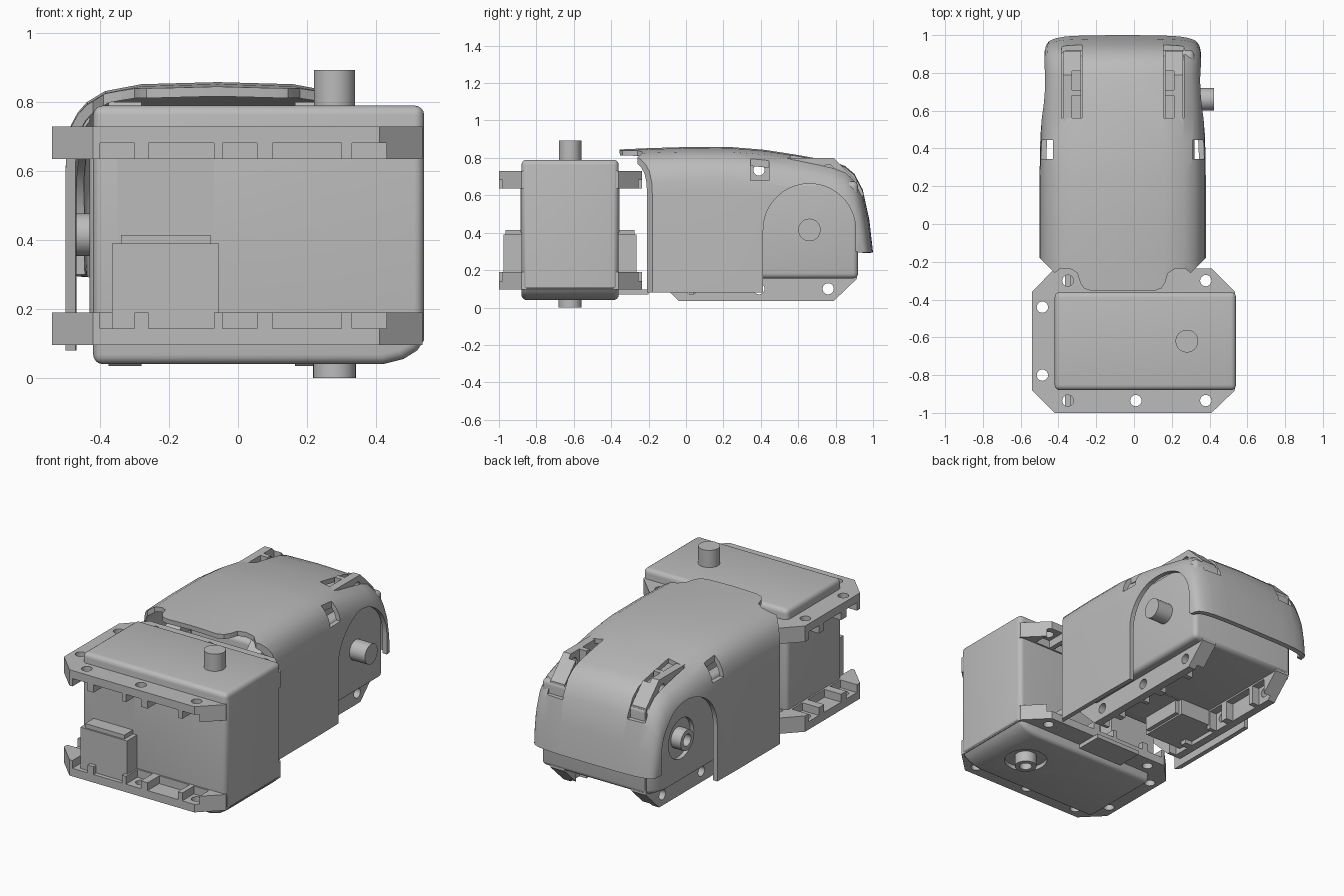
import bpy, bmesh, math
from mathutils import Matrix, Vector

cube = bpy.data.objects.get("Cube")
if cube:
    bpy.data.objects.remove(cube)

grey = bpy.data.materials.new("plain grey")
grey.use_nodes = True
GREY = (0.5, 0.5, 0.5, 1)
grey.diffuse_color = GREY
grey.node_tree.nodes["Principled BSDF"].inputs["Base Color"].default_value = GREY


def add_object(name, bm):
    mesh = bpy.data.meshes.new(name)
    bm.to_mesh(mesh)
    bm.free()
    mesh.materials.append(grey)
    ob = bpy.data.objects.new(name, mesh)
    bpy.context.scene.collection.objects.link(ob)
    return ob


def add_box(bm, x0, x1, y0, y1, z0, z1):
    size = Matrix.Diagonal((x1 - x0, y1 - y0, z1 - z0, 1))
    place = Matrix.Translation(((x0 + x1) / 2, (y0 + y1) / 2, (z0 + z1) / 2))
    bmesh.ops.create_cube(bm, size=1, matrix=place @ size)


def boxes(name, *specs):
    bm = bmesh.new()
    for spec in specs:
        add_box(bm, *spec)
    return add_object(name, bm)


def add_rod(bm, x, y, z0, z1, r, sides=32):
    bmesh.ops.create_cone(bm, cap_ends=True, segments=sides, radius1=r, radius2=r,
                          depth=z1 - z0, matrix=Matrix.Translation((x, y, (z0 + z1) / 2)))


def rods(name, *specs):
    bm = bmesh.new()
    for spec in specs:
        add_rod(bm, *spec)
    return add_object(name, bm)


def prism(name, outline, axis, a, b):
    """Extrude an outline along the given axis from a to b."""
    bm = bmesh.new()
    verts = []
    for p in outline:
        co = list(p)
        co.insert(axis, a)
        verts.append(bm.verts.new(co))
    face = bm.faces.new(verts)
    new = bmesh.ops.extrude_face_region(bm, geom=[face])["geom"]
    move = Vector((0, 0, 0))
    move[axis] = b - a
    bmesh.ops.translate(bm, vec=move, verts=[g for g in new if isinstance(g, bmesh.types.BMVert)])
    bmesh.ops.recalc_face_normals(bm, faces=bm.faces)
    return add_object(name, bm)


def finish(ob, cutters=(), bevel=0):
    """Bevel, cut, bake the modifiers and shade smooth by angle."""
    if bevel:
        mod = ob.modifiers.new("bevel", "BEVEL")
        mod.width, mod.segments, mod.angle_limit = bevel, 4, math.radians(50)
    for cutter in cutters:
        mod = ob.modifiers.new("cut", "BOOLEAN")
        mod.operation, mod.solver, mod.object = "DIFFERENCE", "EXACT", cutter
    bpy.context.view_layer.update()
    mesh = bpy.data.meshes.new_from_object(ob.evaluated_get(bpy.context.evaluated_depsgraph_get()))
    ob.modifiers.clear()
    ob.data = mesh
    for cutter in cutters:
        bpy.data.objects.remove(cutter)
    for poly in mesh.polygons:
        poly.use_smooth = True
    mesh.set_sharp_from_angle(angle=math.radians(32))
    return ob


# --- front actuator ---
FRONT, BACK, MID = -0.88, -0.36, -0.62
SHAFT_X = 0.28
parts = []

# Case with a rounded lower corner and a round recess underneath
case = prism("front_case", [(-.42, .04), (.42, .04), (.48, .055), (.52, .08), (.54, .11),
                            (.54, .79), (-.42, .79)], 1, FRONT, BACK)
parts.append(finish(case, [rods("cutter", (SHAFT_X, MID, 0, .065, .12))], .028))

# Output shaft above, hollow hub below
parts.append(finish(rods("front_shaft", (SHAFT_X, MID, .7, .893, .06))))
parts.append(finish(rods("front_hub", (SHAFT_X, MID, 0, .1, .062)),
                    [rods("cutter", (SHAFT_X, MID, -.1, .07, .035))]))

# Two flanges with gaps, nut pockets and screw holes
outline = [(-.54, -.88), (-.42, -1), (.41, -1), (.535, -.88),
           (.535, -.36), (.41, -.235), (-.42, -.235), (-.54, -.36)]
holes = [(x, y) for x in (-.35, .01, .38) for y in (-.935, -.3)] + [(-.485, -.8), (-.485, -.44)]
notch_x = [(-.4, -.3), (-.26, -.07), (-.045, .055), (.1, .3), (.33, .43)]
notch_y = [(-.85, -.75), (-.7, -.54), (-.49, -.39)]
for name, flip in (("lower", False), ("upper", True)):
    def level(a, b):
        return (.825 - b, .825 - a) if flip else (a, b)
    flange = prism("front_%s_flange" % name, outline, 2, *level(.095, .19))
    cuts = []
    for a, b in notch_x:
        cuts.append((a, b, -1.1, -.89, *level(.143, .3)))
        cuts.append((a, b, -.35, -.1, *level(.143, .3)))
    for a, b in notch_y:
        cuts.append((-.7, -.43, a, b, *level(.143, .3)))
    drill = rods("drill", *[(x, y, 0, .9, .03, 20) for x, y in holes])
    parts.append(finish(flange, [boxes("notches", *cuts), drill]))

# Cable sockets and thin panels on both broad faces
for name, y0, y1, face in (("outer", -.975, -.87, FRONT), ("inner", -.37, -.265, BACK)):
    parts.append(finish(boxes("front_%s_socket" % name, (-.365, -.055, y0, y1, .13, .39),
                              (-.34, -.08, y0 + .01, y1 - .01, .38, .415))))
    parts.append(finish(boxes("front_%s_panel" % name,
                              (-.35, -.07, face - .004, face + .004, .4, .69))))

# --- rear actuator: the same parts turned on their side ---
turn = Matrix(((0, 0, 1, -.47), (1, 0, 0, .38), (0, 1, 0, 1.035), (0, 0, 0, 1)))
for part in parts:
    twin = part.copy()
    twin.name = part.name.replace("front", "rear")
    bpy.context.scene.collection.objects.link(twin)
    twin.matrix_world = turn

# --- shell over the rear actuator ---
CX = -0.06
# Each station: top point (y, z), lower side point (y, z), half width
stations = [(-.355, .845, -.355, .08, .44), (-.2, .852, -.2, .08, .44),
            (0, .858, 0, .08, .44), (.25, .857, .25, .08, .44), (.42, .843, .42, .08, .437),
            (.6, .815, .6, .2, .43), (.78, .782, .78, .3, .42), (.85, .757, .86, .3, .418),
            (.9, .715, .895, .3, .415), (.945, .63, .91, .3, .413),
            (.98, .47, .915, .297, .41), (1, .294, .92, .294, .405)]
half = [(1, .25), (.992, .18), (.965, .125), (.92, .088), (.86, .058), (.74, .026), (.5, .006)]
section = [(1, None)] + half + [(0, 0)] + [(-f, d) for f, d in reversed(half)] + [(-1, None)]
bm = bmesh.new()
rows = []
for ty, tz, by, bz, w in stations:
    top, low = Vector((0, ty, tz)), Vector((0, by, bz))
    length = (low - top).length
    shrink = min(1, length / .3)
    row = []
    for f, depth in section:
        t = 1 if depth is None else depth * shrink / length
        p = top.lerp(low, t)
        row.append(bm.verts.new((CX + w * f, p.y, p.z)))
    rows.append(row)
for r0, r1 in zip(rows, rows[1:]):
    for j in range(len(section) - 1):
        bm.faces.new((r0[j], r1[j], r1[j + 1], r0[j + 1]))
shell = add_object("shell", bm)
solid = shell.modifiers.new("thickness", "SOLIDIFY")
solid.thickness, solid.offset = .028, -1

# Side arches around the shaft
arch = [(.66 + .247 * math.cos(math.radians(a)), .415 + .247 * math.sin(math.radians(a)))
        for a in range(0, 181, 6)] + [(.413, -.1), (.907, -.1)]
cutters = [prism("arch", arch, 0, -.8, .8)]
# Front corners either side of the tongue
corner = [(-.62, -.06), (-.42, -.26), (-.39, -.235), (-.34, -.235), (-.3, -.26), (-.285, -.31),
          (-.265, -.34), (-.22, -.357), (-.22, -.6), (-.62, -.6)]
cutters.append(prism("corner", corner, 2, -.1, 1))
cutters.append(prism("corner", [(2 * CX - x, y) for x, y in corner], 2, -.1, 1))
# Top slots and side screw notches
cutters.append(boxes("slots", (-.385, -.275, .56, .955, .6, 1), (.155, .265, .56, .955, .6, 1)))
cutters.append(boxes("side_notches", (.31, .6, .345, .445, .68, .815),
                     (-.72, -.43, .345, .445, .68, .815)))
finish(shell, cutters)

# Small bridge between the two actuators
finish(boxes("bridge", (-.2, .1, -.37, -.2, .07, .095)))
